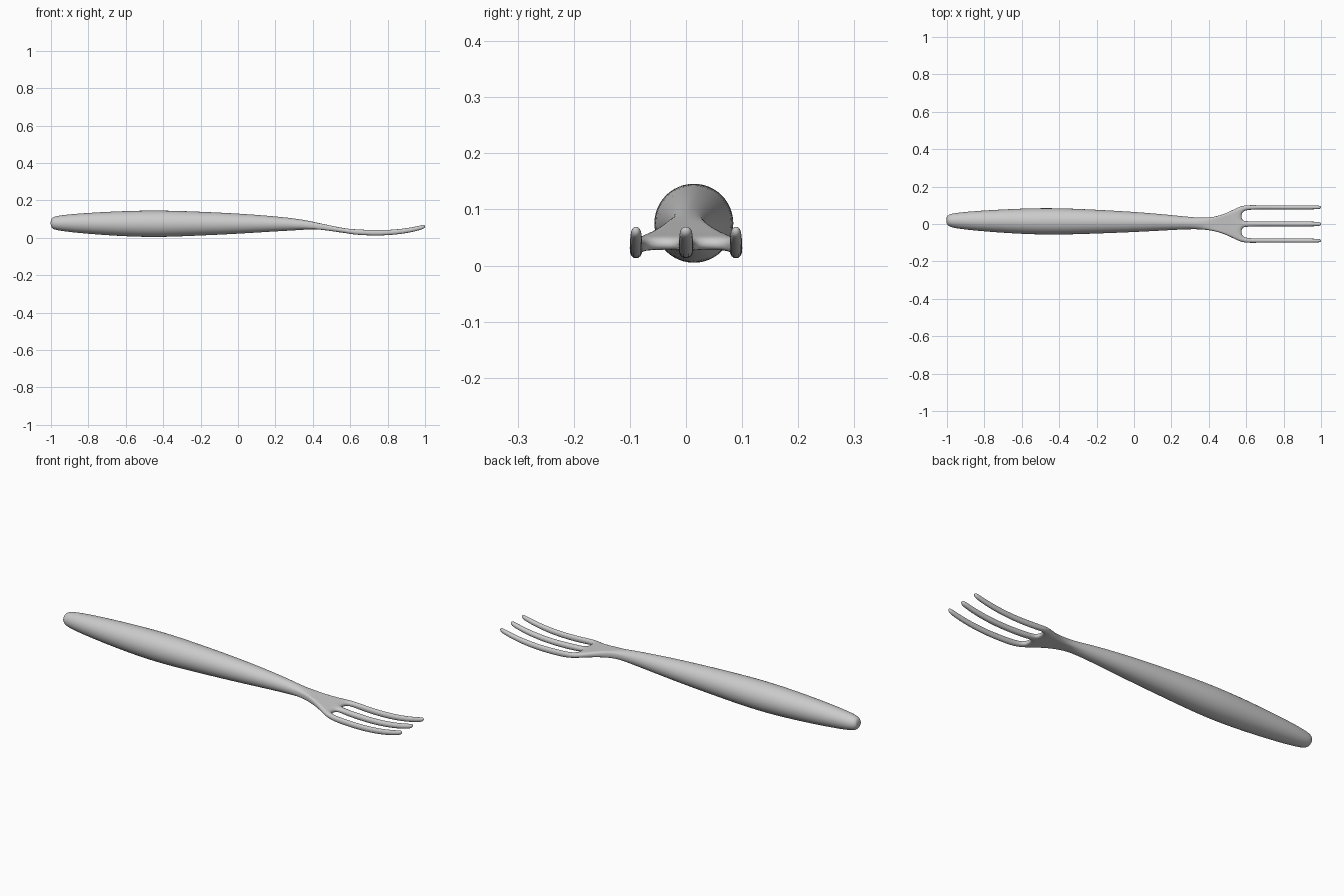
import bpy, bmesh
from math import cos, sin, radians

cube = bpy.data.objects.get("Cube")
if cube:
    bpy.data.objects.remove(cube, do_unlink=True)

# Round handle sections: x, centre y, centre z, radius
HANDLE = [
    (-1.002, .019, .079, .020), (-.99, .019, .079, .034), (-.955, .018, .079, .043),
    (-.85, .017, .078, .055), (-.65, .015, .076, .069), (-.45, .014, .075, .076),
    (-.25, .013, .076, .069), (0, .011, .076, .057), (.2, .008, .075, .042),
    (.33, .004, .071, .031),
]
# Flat head sections: x, centre z, half thickness, then y of outer tine's
# outer edge, outer tine's inner edge and middle tine's edge
HEAD = [
    (.41, .066, .018, .033, .021, .008), (.48, .054, .015, .052, .035, .011),
    (.54, .043, .013, .082, .055, .015), (.575, .038, .013, .098, .066, .017),
    (.61, .033, .015, .102, .075, .016), (.66, .029, .016, .101, .077, .014),
    (.75, .026, .0155, .101, .077, .014), (.84, .030, .015, .101, .077, .014),
    (.92, .041, .014, .101, .077, .014), (.98, .055, .013, .1, .078, .013),
    (1.002, .063, .010, .097, .081, .010),
]
CROTCH = len(HANDLE) + 3      # section where the gaps between tines begin
SECTIONS = len(HANDLE) + len(HEAD)


def point(i, j, side):
    """Cage point on section i, line j across the width, side +1 top / -1 bottom."""
    if i < len(HANDLE):
        x, y, z, r = HANDLE[i]
        a = radians(165 - 30 * j)
        return x, y - r * cos(a) * -1, z + side * r * sin(a)
    x, z, h, outer, inner, mid = HEAD[i - len(HANDLE)]
    return x, (-outer, -inner, -mid, mid, inner, outer)[j], z + side * h


# Solid cells: five strips along the body, only strips 0, 2, 4 run on as tines
cells = {(i, j) for i in range(SECTIONS - 1) for j in range(5)
         if i < CROTCH or j % 2 == 0}
bm = bmesh.new()
verts = {}


def vert(i, j, s):
    if (i, j, s) not in verts:
        verts[i, j, s] = bm.verts.new(point(i, j, s))
    return verts[i, j, s]


def wall(a, b):
    """Upright face between two grid positions."""
    bm.faces.new([vert(*a, 1), vert(*b, 1), vert(*b, -1), vert(*a, -1)])


for i, j in sorted(cells):
    loop = [(i, j), (i + 1, j), (i + 1, j + 1), (i, j + 1)]
    for s in (1, -1):
        bm.faces.new([vert(*p, s) for p in loop])
    neighbours = [(i, j - 1), (i + 1, j), (i, j + 1), (i - 1, j)]
    for k, n in enumerate(neighbours):
        if n not in cells:
            wall(loop[k], loop[(k + 1) % 4])
bmesh.ops.recalc_face_normals(bm, faces=bm.faces)
for f in bm.faces:
    f.smooth = True

mesh = bpy.data.meshes.new("fork")
bm.to_mesh(mesh)
bm.free()
fork = bpy.data.objects.new("fork", mesh)
bpy.context.collection.objects.link(fork)
sub = fork.modifiers.new("smooth_surface", "SUBSURF")
sub.levels = sub.render_levels = 2

# Plain grey metal
grey = bpy.data.materials.new("light_grey")
grey.use_nodes = True
colour = (.6, .6, .6, 1)
grey.diffuse_color = colour
grey.node_tree.nodes["Principled BSDF"].inputs["Base Color"].default_value = colour
mesh.materials.append(grey)
